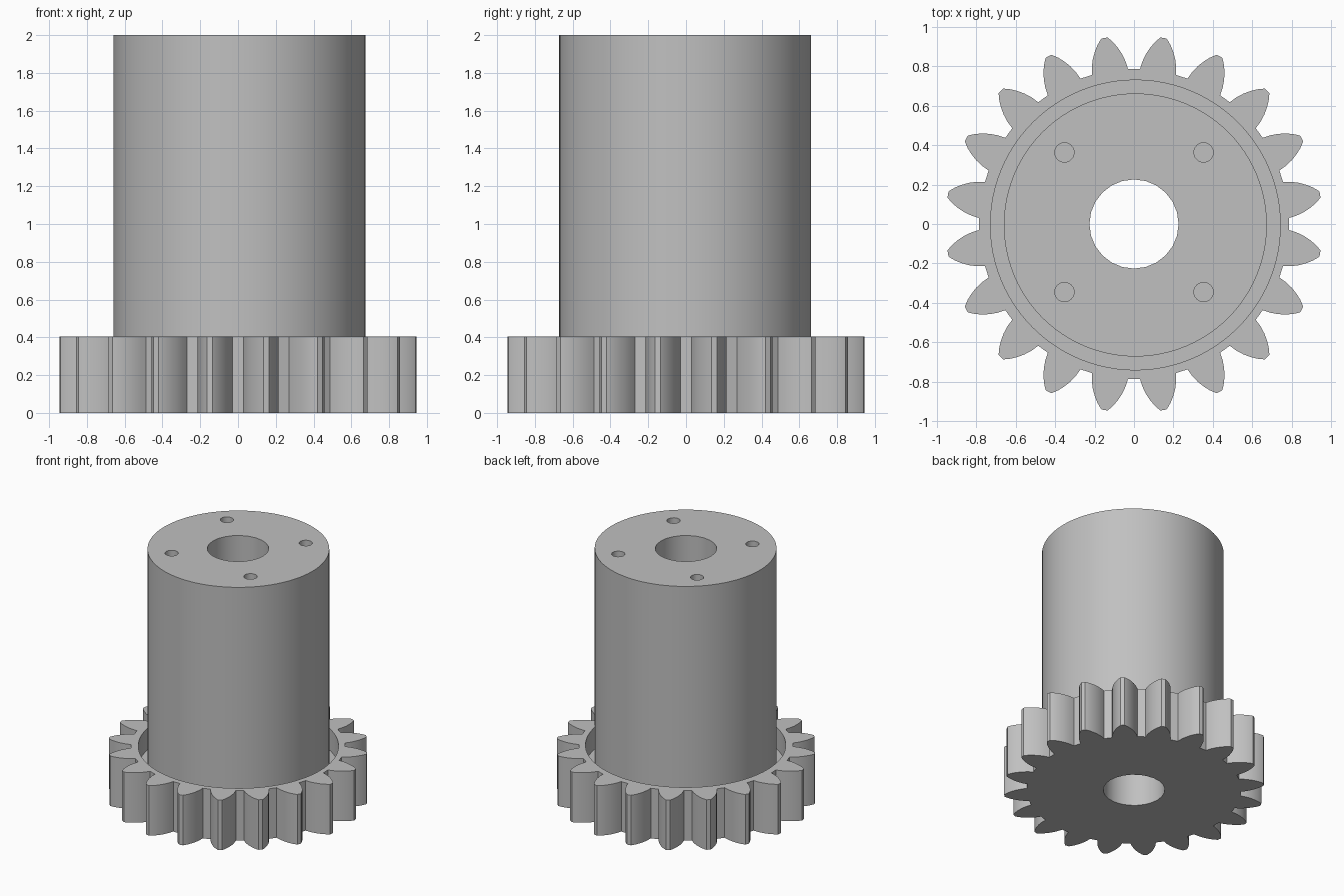
import bpy
import bmesh
from math import cos, sin, pi, radians

cube = bpy.data.objects.get("Cube")
if cube:
    bpy.data.objects.remove(cube, do_unlink=True)

TEETH = 20
GEAR_TOP = 0.405
RECESS_FLOOR = 0.23
TOP = 2.0
HUB_CENTRE = (0.007, -0.005)

steel = bpy.data.materials.new("grey metal")
steel.use_nodes = True
GREY = (0.53, 0.53, 0.53, 1)
steel.diffuse_color = GREY
steel.node_tree.nodes["Principled BSDF"].inputs["Base Color"].default_value = GREY


def prism(name, outline, bottom, top):
    """Extrude a closed outline straight up between two heights."""
    bm = bmesh.new()
    face = bm.faces.new([bm.verts.new((x, y, bottom)) for x, y in outline])
    solid = bmesh.ops.extrude_face_region(bm, geom=[face])
    verts = [v for v in solid["geom"] if isinstance(v, bmesh.types.BMVert)]
    bmesh.ops.translate(bm, verts=verts, vec=(0, 0, top - bottom))
    bmesh.ops.recalc_face_normals(bm, faces=bm.faces)
    mesh = bpy.data.meshes.new(name)
    bm.to_mesh(mesh)
    bm.free()
    mesh.materials.append(steel)
    obj = bpy.data.objects.new(name, mesh)
    bpy.context.collection.objects.link(obj)
    return obj


def circle(radius, count, centre=(0, 0)):
    return [(centre[0] + radius * cos(2 * pi * i / count),
             centre[1] + radius * sin(2 * pi * i / count)) for i in range(count)]


def cut(obj, cutters):
    """Subtract the cutters, bake the result and discard them."""
    for cutter in cutters:
        mod = obj.modifiers.new("cut", "BOOLEAN")
        mod.operation = "DIFFERENCE"
        mod.solver = "EXACT"
        mod.object = cutter
        cutter.hide_render = True
    graph = bpy.context.evaluated_depsgraph_get()
    baked = bpy.data.meshes.new_from_object(obj.evaluated_get(graph))
    obj.modifiers.clear()
    obj.data = baked
    for cutter in cutters:
        bpy.data.objects.remove(cutter, do_unlink=True)


def smooth(obj):
    bpy.ops.object.select_all(action="DESELECT")
    obj.select_set(True)
    bpy.context.view_layer.objects.active = obj
    bpy.ops.object.shade_smooth_by_angle(angle=radians(24))


# Gear: one tooth flank as (distance along the axis, half width), mirrored
flank = [(0.78, 0.093), (0.82, 0.087), (0.86, 0.075), (0.895, 0.059),
         (0.925, 0.041), (0.947, 0.023), (0.955, 0.015)]
tooth = [(r, -w) for r, w in flank] + [(r, w) for r, w in reversed(flank)]
gear_outline = []
for i in range(TEETH):
    a = 2 * pi * (i + 0.5) / TEETH
    gear_outline += [(r * cos(a) - w * sin(a), r * sin(a) + w * cos(a)) for r, w in tooth]
gear = prism("gear", gear_outline, 0, GEAR_TOP)

# Recess that seats the hub, and the bore
cut(gear, [
    prism("recess_cutter", circle(0.735, 96, HUB_CENTRE), RECESS_FLOOR, GEAR_TOP + 0.1),
    prism("gear_bore_cutter", circle(0.226, 24), -0.1, GEAR_TOP),
])
smooth(gear)

# Hub: tall cylinder with a bore and four blind bolt holes
hub = prism("hub", circle(0.667, 96, HUB_CENTRE), RECESS_FLOOR, TOP)
hub_cutters = [prism("hub_bore_cutter", circle(0.226, 24), 0, TOP + 0.1)]
for sx in (-1, 1):
    for y in (-0.345, 0.363):
        hub_cutters.append(prism("bolt_hole_cutter", circle(0.049, 24, (sx * 0.353, y)),
                                 TOP - 0.3, TOP + 0.1))
cut(hub, hub_cutters)
smooth(hub)
